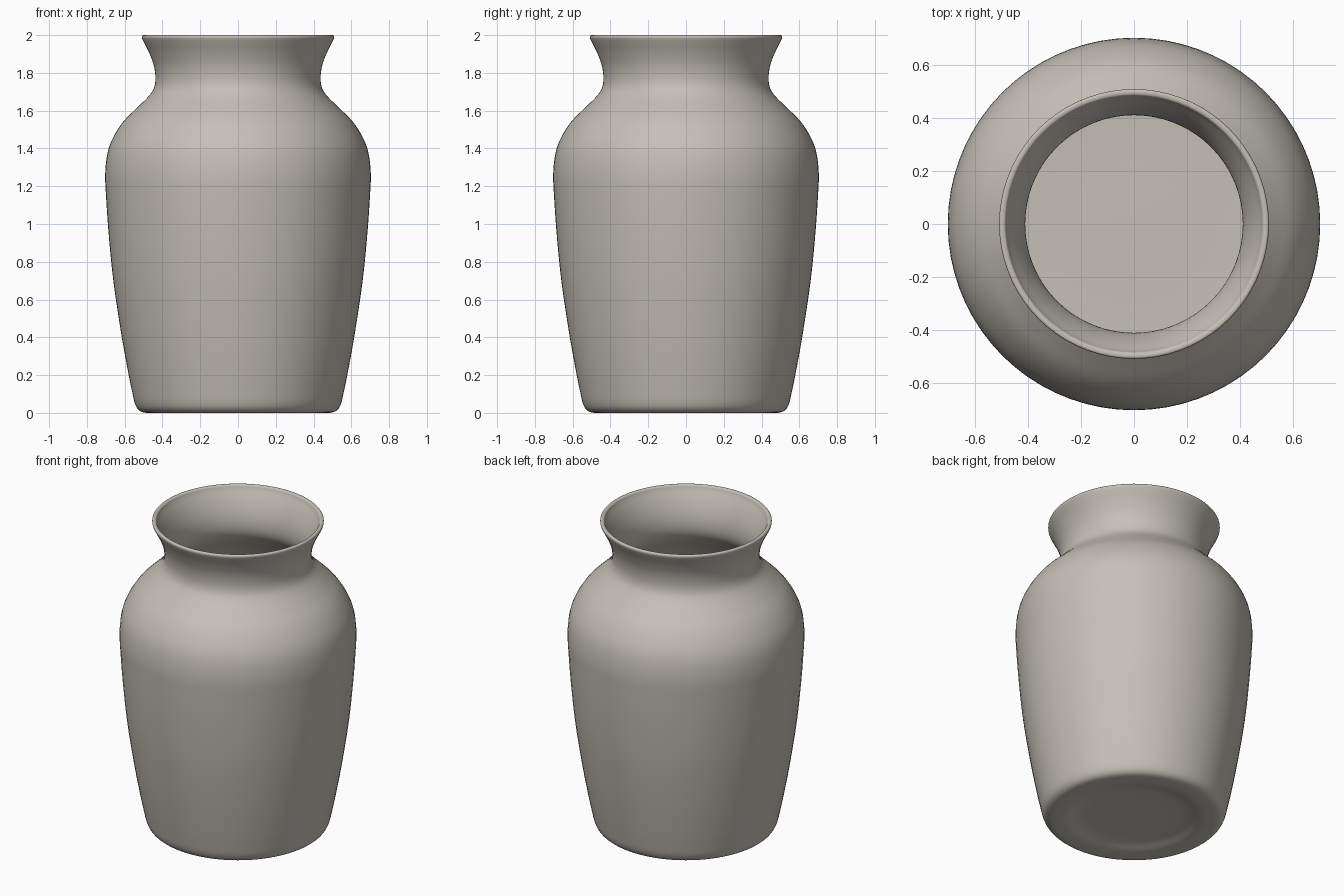
import bpy
import bmesh
import math
from mathutils import Vector

cube = bpy.data.objects.get("Cube")
if cube:
    bpy.data.objects.remove(cube, do_unlink=True)

SEGMENTS = 72
SUBSTEPS = 4

# Profile as (radius, height): underside, outer wall, lip, inner wall, floor
underside = [(0, 0.025), (0.28, 0.025), (0.34, 0.018), (0.4, 0.003)]
outer = [(0.45, 0), (0.51, 0.005), (0.54, 0.035), (0.56, 0.11), (0.59, 0.26),
         (0.62, 0.43), (0.66, 0.7), (0.685, 0.95), (0.7, 1.17), (0.703, 1.27),
         (0.69, 1.38), (0.66, 1.46), (0.605, 1.545), (0.53, 1.62),
         (0.47, 1.68), (0.445, 1.72), (0.437, 1.77), (0.446, 1.84),
         (0.472, 1.91), (0.5, 1.965)]
lip = [(0.509, 1.986), (0.507, 1.997), (0.498, 2), (0.487, 1.996), (0.48, 1.98)]
inner = [(0.447, 1.915), (0.42, 1.84), (0.411, 1.77), (0.42, 1.71),
         (0.45, 1.66), (0.58, 1.53), (0.635, 1.45), (0.665, 1.37),
         (0.677, 1.27), (0.673, 1.17), (0.633, 0.7), (0.563, 0.26),
         (0.53, 0.11), (0.5, 0.065), (0.44, 0.05), (0, 0.05)]


def smooth_path(points, steps):
    """Catmull-Rom curve through the profile points."""
    pts = [Vector((r, 0, z)) for r, z in points]
    pts = [pts[0]] + pts + [pts[-1]]
    path = []
    for a, b, c, d in zip(pts, pts[1:], pts[2:], pts[3:]):
        # Limit tangents so uneven spacing does not overshoot
        span = (c - b).length
        t1 = (c - a).normalized() * span
        t2 = (d - b).normalized() * span
        for i in range(steps):
            t = i / steps
            h = t * t * (3 - 2 * t)
            path.append(b * (1 - h) + c * h
                        + t1 * t * (1 - t) ** 2 - t2 * t * t * (1 - t))
    path.append(pts[-1])
    return path


# Glazed clay colour
clay = bpy.data.materials.new("warm_grey_clay")
clay.use_nodes = True
color = (0.56, 0.525, 0.475, 1)
clay.diffuse_color = color
clay.node_tree.nodes["Principled BSDF"].inputs["Base Color"].default_value = color

# Vase body turned around the vertical axis
bm = bmesh.new()
path = smooth_path(underside + outer + lip + inner, SUBSTEPS)
verts = [bm.verts.new(p) for p in path]
edges = [bm.edges.new(pair) for pair in zip(verts, verts[1:])]
bmesh.ops.spin(bm, geom=verts + edges, cent=(0, 0, 0), axis=(0, 0, 1),
               angle=math.tau, steps=SEGMENTS, use_duplicate=False)
bmesh.ops.remove_doubles(bm, verts=bm.verts, dist=0.0002)
bmesh.ops.recalc_face_normals(bm, faces=bm.faces)
for face in bm.faces:
    face.smooth = True

mesh = bpy.data.meshes.new("vase")
bm.to_mesh(mesh)
bm.free()
mesh.materials.append(clay)
vase = bpy.data.objects.new("vase", mesh)
bpy.context.collection.objects.link(vase)
